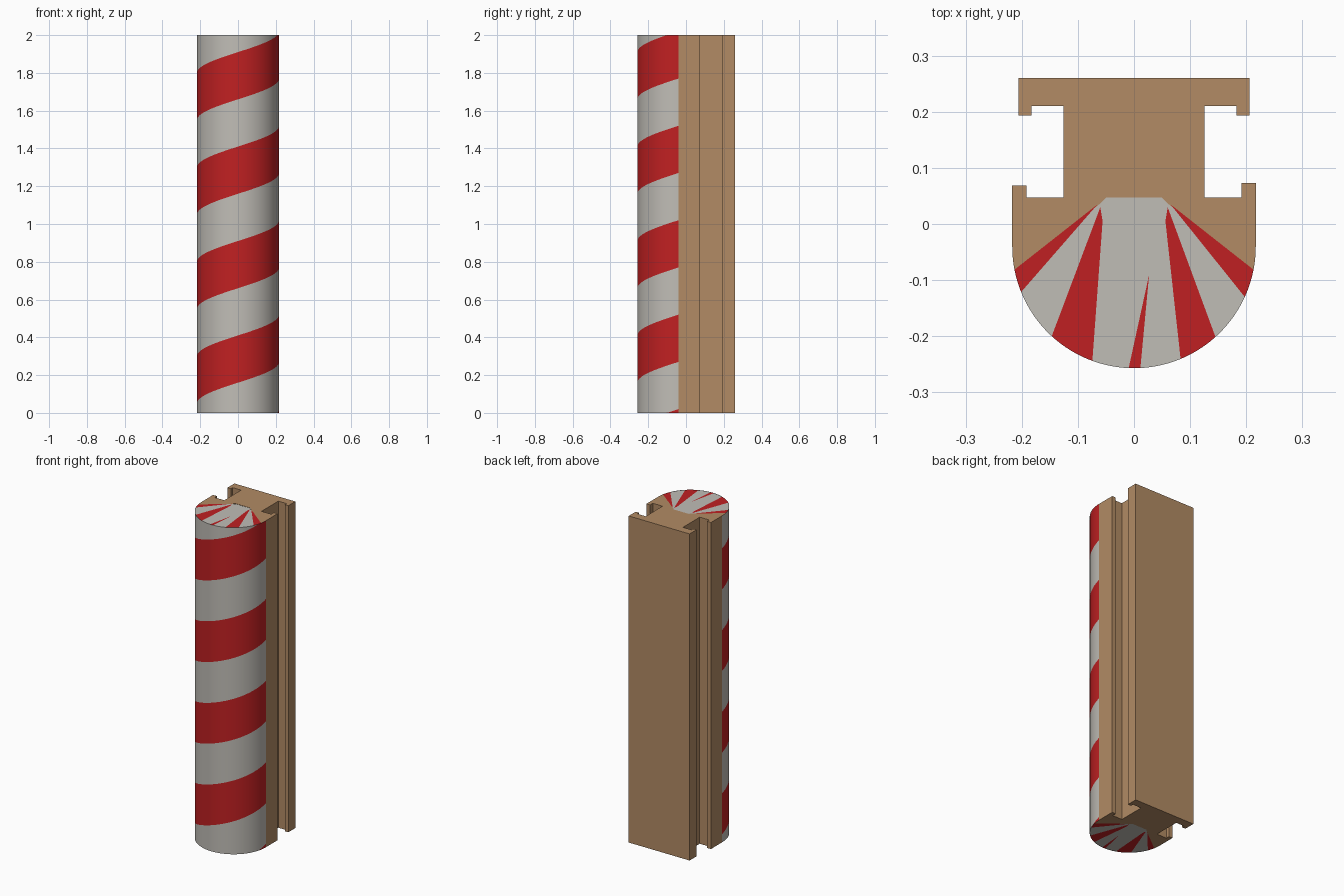
import bpy, bmesh, math

if "Cube" in bpy.data.objects:
    bpy.data.objects.remove(bpy.data.objects["Cube"])

R, CY = 0.217, -0.04      # front round radius and centre
Z0, Z1 = 0.001, 1.999     # body height, thin cap plates complete it to 0..2


def material(name, rgb):
    m = bpy.data.materials.new(name)
    m.diffuse_color = (*rgb, 1)
    m.use_nodes = True
    m.node_tree.nodes["Principled BSDF"].inputs["Base Color"].default_value = m.diffuse_color
    return m


GREY = material("pale grey", (0.53, 0.51, 0.47))
RED = material("red", (0.53, 0.0145, 0.016))
WOOD = material("tan wood", (0.445, 0.258, 0.128))


def arc(a, b, step=3):
    """Points on the front round, angles in degrees from straight ahead."""
    n = max(1, round(abs(b - a) / step))
    angles = [math.radians(a + (b - a) * i / n) for i in range(n + 1)]
    return [(R * math.sin(t), CY - R * math.cos(t)) for t in angles]


def add_cap(bm, pts, z, up, mat=0):
    """Flat polygon facing up or down; pts run anticlockwise from above."""
    f = bm.faces.new([bm.verts.new((x, y, z)) for x, y in (pts if up else pts[::-1])])
    f.material_index = mat


def finish(bm, name, mats):
    mesh = bpy.data.meshes.new(name)
    bm.to_mesh(mesh)
    bm.free()
    for m in mats:
        mesh.materials.append(m)
    ob = bpy.data.objects.new(name, mesh)
    bpy.context.collection.objects.link(ob)
    return ob


# Striped front: sheared bands between helical edges
bm = bmesh.new()
cols = 60
for k in range(-2, 9):
    grid = []
    for i, (x, y) in enumerate(arc(-90, 90)):
        rise = 0.16 + 0.11 * (2 * i / cols - 1)
        lo, hi = [min(2, max(0, rise + 0.25 * j)) for j in (k, k + 1)]
        grid.append(((x, y, lo), (x, y, hi)))
    for (a, b), (c, d) in zip(grid, grid[1:]):
        if b[2] - a[2] + d[2] - c[2] < 1e-5:
            continue
        loop = [a, c, d, b]
        loop = [p for n, p in enumerate(loop) if p != loop[n - 1]]
        f = bm.faces.new([bm.verts.new(p) for p in loop])
        f.material_index = 1 if k % 2 == 0 else 0
bmesh.ops.remove_doubles(bm, verts=bm.verts, dist=1e-5)
for f in bm.faces:
    f.smooth = True
finish(bm, "striped_front", [GREY, RED])

# Pale end caps with red wedges
back = [(0.062, 0.035), (0.05, 0.047), (-0.05, 0.047), (-0.062, 0.035)]
wedges = [
    (-79, -68, [(-0.065, 0.035)]),
    (-42.5, -20, [(-0.056, 0.005), (-0.06, 0.03)]),
    (-2.5, 3, [(0.027, -0.09)]),
    (22.5, 42, [(0.06, 0.03), (0.056, 0.005)]),
    (65.5, 79, [(0.065, 0.035)]),
]
bm = bmesh.new()
for up in (True, False):
    add_cap(bm, arc(-79, 79) + back, Z1 if up else Z0, up)
    for a, b, tip in wedges:
        add_cap(bm, arc(a, b) + tip, 2 if up else 0, up, 1)
finish(bm, "end_caps", [GREY, RED])

# Wooden rail with hooked side grooves
right = [(R, CY), (R, 0.073), (0.192, 0.073), (0.192, 0.047), (0.126, 0.047),
         (0.126, 0.21), (0.183, 0.21), (0.183, 0.193), (0.206, 0.193), (0.206, 0.26)]
left = [(-x, 0.069 if y == 0.073 else y) for x, y in reversed(right)]
outline = right + left
bm = bmesh.new()
for (ax, ay), (bx, by) in zip(outline, outline[1:]):
    bm.faces.new([bm.verts.new(p) for p in
                  ((ax, ay, 0), (bx, by, 0), (bx, by, 2), (ax, ay, 2))])
for up in (True, False):
    ends = outline + arc(-90, -79)[1:] + back[::-1] + arc(79, 90)[:-1]
    add_cap(bm, ends, 2 if up else 0, up)
bmesh.ops.remove_doubles(bm, verts=bm.verts, dist=1e-5)
finish(bm, "wooden_rail", [WOOD])
